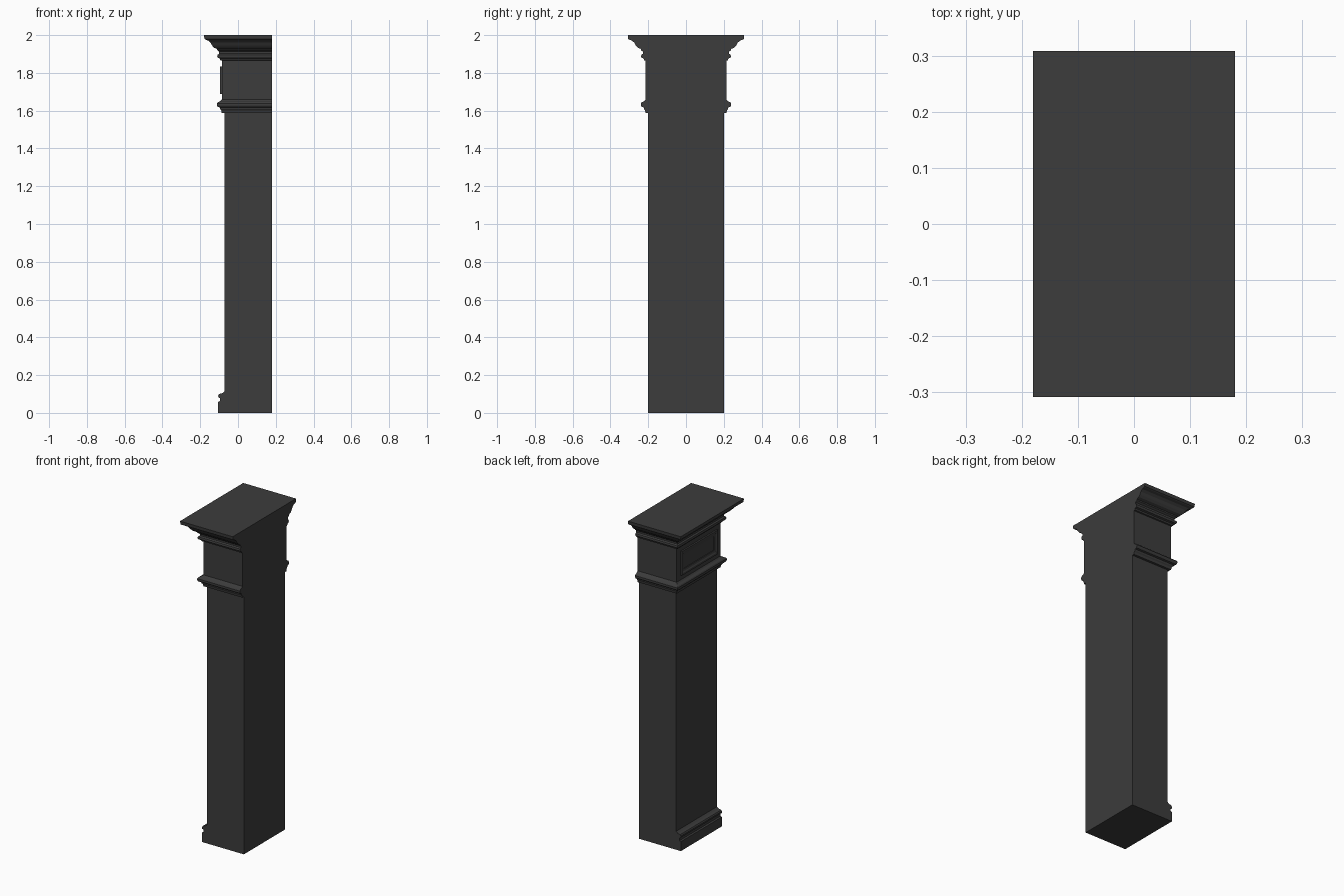
import bpy, bmesh

if "Cube" in bpy.data.objects:
    bpy.data.objects.remove(bpy.data.objects["Cube"])

BACK, FRONT, HALF = 0.18, -0.072, 0.2   # wall plane, shaft face, shaft half width

mat = bpy.data.materials.new("dark_grey")
mat.diffuse_color = (0.045, 0.045, 0.045, 1)
mat.use_nodes = True
mat.node_tree.nodes["Principled BSDF"].inputs["Base Color"].default_value = mat.diffuse_color


def finish(bm, name):
    bmesh.ops.recalc_face_normals(bm, faces=bm.faces)
    me = bpy.data.meshes.new(name)
    bm.to_mesh(me)
    bm.free()
    me.materials.append(mat)
    ob = bpy.data.objects.new(name, me)
    bpy.context.collection.objects.link(ob)
    return ob


def bridge(bm, rings, closed=False):
    pairs = list(zip(rings, rings[1:]))
    if closed:
        pairs.append((rings[-1], rings[0]))
    for a, b in pairs:
        for i in range(len(a)):
            j = (i + 1) % len(a)
            bm.faces.new((a[i], a[j], b[j], b[i]))


def wrapped(name, profile, bottom=False, top=False):
    """Sweep an (offset, z) profile round three sides, flat at the back."""
    bm = bmesh.new()
    rings = []
    for o, z in profile:
        x, y = FRONT - o, HALF + o
        rings.append([bm.verts.new(p) for p in
                      ((x, -y, z), (BACK, -y, z), (BACK, y, z), (x, y, z))])
    bridge(bm, rings)
    if bottom:
        bm.faces.new(rings[0])
    if top:
        bm.faces.new(rings[-1])
    return finish(bm, name)


# Plain shaft
wrapped("shaft", [(0, 0), (0, 1.588)], bottom=True)

# Necking moulding
wrapped("necking", [(0, 1.588), (0.014, 1.588), (0.017, 1.602), (0.022, 1.608),
                    (0.024, 1.617), (0.035, 1.62), (0.039, 1.628), (0.039, 1.638),
                    (0.034, 1.645), (0.022, 1.65), (0.014, 1.658)])

# Frieze block
wrapped("frieze", [(0.014, 1.658), (0.014, 1.865)])

# Crown moulding with cove and flat top
wrapped("crown", [(0.014, 1.865), (0.022, 1.867), (0.024, 1.876), (0.035, 1.88),
                  (0.038, 1.888), (0.036, 1.896), (0.028, 1.902), (0.028, 1.912),
                  (0.038, 1.92), (0.04, 1.927), (0.056, 1.934), (0.066, 1.946),
                  (0.074, 1.96), (0.086, 1.971), (0.1, 1.976), (0.106, 1.98),
                  (0.108, 2.0)], top=True)

# Raised frame on the frieze front: (half width, half height, projection)
bm = bmesh.new()
face = FRONT - 0.014
rings = []
for inset, out in ((0, -0.001), (0, 0.01), (0.012, 0.01), (0.018, 0.006),
                   (0.03, 0.003), (0.032, -0.001)):
    y, h = 0.177 - inset, 0.074 - inset
    rings.append([bm.verts.new((face - out, sy * y, 1.761 + sz * h))
                  for sy, sz in ((-1, -1), (1, -1), (1, 1), (-1, 1))])
bridge(bm, rings)
finish(bm, "frieze_panel_frame")

# Base moulding across the front only
bm = bmesh.new()
profile = [(0, 0), (0.033, 0), (0.033, 0.03), (0.033, 0.058), (0.024, 0.062),
           (0.024, 0.078), (0.032, 0.082), (0.033, 0.092), (0.028, 0.1),
           (0.012, 0.104), (0.0, 0.113)]
ends = [[bm.verts.new((FRONT - o, y, z)) for o, z in profile] for y in (-HALF, HALF)]
for i in range(len(profile) - 1):
    bm.faces.new((ends[0][i], ends[0][i + 1], ends[1][i + 1], ends[1][i]))
for e in ends:
    bm.faces.new(e)
finish(bm, "base_moulding")
